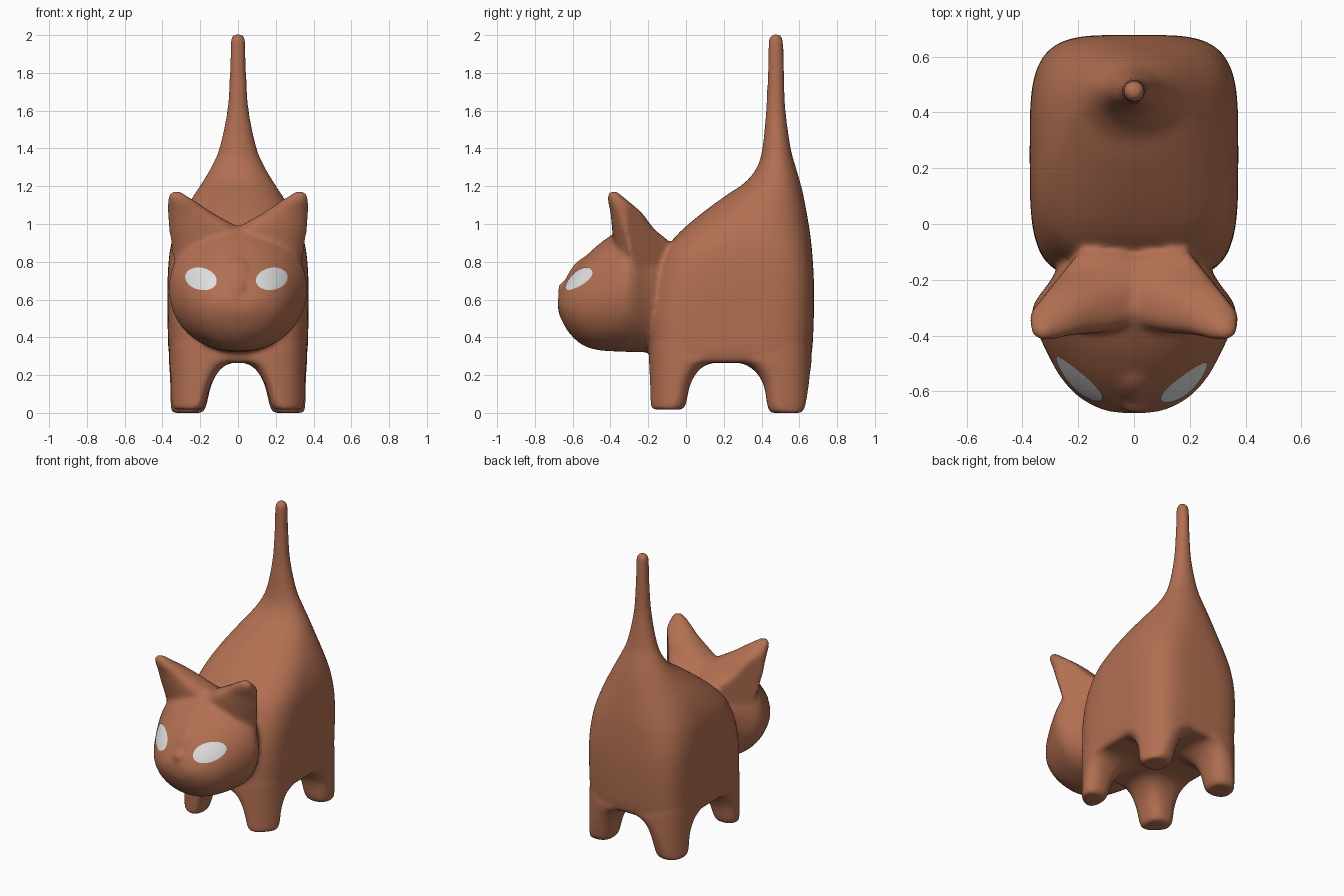
import bpy, bmesh, math
from mathutils import Vector, Matrix

if "Cube" in bpy.data.objects:
    bpy.data.objects.remove(bpy.data.objects["Cube"])

def material(name, rgb):
    m = bpy.data.materials.new(name)
    m.diffuse_color = (*rgb, 1)
    m.use_nodes = True
    m.node_tree.nodes["Principled BSDF"].inputs["Base Color"].default_value = m.diffuse_color
    return m

brown = material("warm brown", (0.445, 0.16, 0.084))
pale = material("pale grey", (0.75, 0.75, 0.75))

def spline(a, b, c, d, t):
    return 0.5 * (2*b + (c - a)*t + (2*a - 5*b + 4*c - d)*t*t + (3*b - a - 3*c + d)*t**3)

def loft(bm, rings, place, steps=5, n=48):
    """Skin superellipse rings (t, a0, a1, b0, b1, power) smoothly along t."""
    full = []
    last = len(rings) - 1
    for i in range(last):
        quad = [rings[max(0, min(last, i + k))] for k in (-1, 0, 1, 2)]
        for s in range(steps):
            full.append([spline(*v, s / steps) for v in zip(*quad)])
    full.append(rings[-1])
    loops = []
    for t, a0, a1, b0, b1, p in full:
        loop = []
        for k in range(n):
            c, s = math.cos(2*math.pi*k/n), math.sin(2*math.pi*k/n)
            a = (a0 + a1)/2 + (a1 - a0)/2 * math.copysign(abs(c)**(2/p), c)
            b = (b0 + b1)/2 + (b1 - b0)/2 * math.copysign(abs(s)**(2/p), s)
            loop.append(bm.verts.new(place(t, a, b)))
        loops.append(loop)
    for lo, hi in zip(loops, loops[1:]):
        for k in range(n):
            bm.faces.new((lo[k], lo[(k+1) % n], hi[(k+1) % n], hi[k]))
    bm.faces.new(loops[0])
    bm.faces.new(loops[-1])

def leg_place(side):
    """Keep the legs inside the rounded outline of the torso."""
    def place(t, a, b):
        f = (abs(a)/0.369)**4.4 + (abs(b - 0.236)/0.434)**4.4
        k = f**(-1/4.4) if f > 1 else 1
        return Vector((side*a*k, 0.236 + (b - 0.236)*k, t))
    return place

def ear_place(side):
    """Cut the back of the ears along a diagonal."""
    return lambda t, a, b: Vector((side*a, min(b, -0.08 - max(0, a - 0.18)*1.25), t))

def finish(bm, name, mat):
    bmesh.ops.recalc_face_normals(bm, faces=bm.faces)
    me = bpy.data.meshes.new(name)
    bm.to_mesh(me)
    bm.free()
    for p in me.polygons:
        p.use_smooth = True
    me.materials.append(mat)
    ob = bpy.data.objects.new(name, me)
    bpy.context.scene.collection.objects.link(ob)
    return ob

bm = bmesh.new()

# Torso flowing up into the tail: z, half width, y front, y back, power
trunk = [(0.265, 0.35, -0.18, 0.65, 4), (0.33, 0.368, -0.195, 0.668, 4.2),
         (0.52, 0.373, -0.195, 0.677, 4.2), (0.70, 0.373, -0.165, 0.677, 4),
         (0.85, 0.362, -0.115, 0.668, 3.4), (0.95, 0.338, -0.04, 0.657, 2.9),
         (1.05, 0.295, 0.075, 0.641, 2.5), (1.15, 0.235, 0.21, 0.622, 2.25),
         (1.22, 0.19, 0.312, 0.605, 2.1), (1.30, 0.143, 0.375, 0.582, 2),
         (1.40, 0.10, 0.404, 0.555, 2), (1.60, 0.058, 0.423, 0.528, 2),
         (1.80, 0.044, 0.432, 0.52, 2), (1.96, 0.04, 0.436, 0.516, 2),
         (1.99, 0.035, 0.441, 0.511, 2), (2.005, 0.02, 0.456, 0.496, 2)]
loft(bm, [(z, -w, w, y0, y1, p) for z, w, y0, y1, p in trunk],
     lambda t, a, b: Vector((a, b, t)))

# Legs and ears, mirrored left and right: z, x inner, x outer, y front, y back, power
rear_leg = [(0.0, 0.19, 0.345, 0.45, 0.61, 2.5), (0.03, 0.17, 0.36, 0.432, 0.63, 2.5),
            (0.14, 0.143, 0.364, 0.413, 0.65, 2.6), (0.21, 0.11, 0.366, 0.375, 0.659, 2.8),
            (0.255, 0.06, 0.367, 0.315, 0.665, 3), (0.285, -0.03, 0.367, 0.22, 0.667, 3),
            (0.36, -0.05, 0.355, 0.2, 0.65, 3)]
front_leg = [(0.017, 0.19, 0.34, -0.185, -0.02, 2.5), (0.045, 0.175, 0.357, -0.203, 0.0, 2.5),
             (0.14, 0.147, 0.361, -0.206, 0.02, 2.6), (0.21, 0.11, 0.364, -0.206, 0.055, 2.8),
             (0.255, 0.06, 0.366, -0.205, 0.11, 3), (0.285, -0.03, 0.367, -0.202, 0.22, 3),
             (0.36, -0.05, 0.355, -0.185, 0.24, 3)]
ear = [(0.70, 0.0, 0.29, -0.32, -0.14, 2), (0.80, -0.05, 0.345, -0.36, -0.10, 2.2),
       (0.90, -0.06, 0.368, -0.382, -0.09, 2.4), (0.96, -0.03, 0.373, -0.39, -0.155, 2.4),
       (1.00, 0.03, 0.374, -0.394, -0.19, 2.4), (1.06, 0.135, 0.374, -0.40, -0.235, 2.4),
       (1.12, 0.225, 0.373, -0.414, -0.303, 2.2), (1.155, 0.28, 0.366, -0.416, -0.345, 2),
       (1.175, 0.31, 0.345, -0.40, -0.365, 2)]
for side in (1, -1):
    loft(bm, rear_leg, leg_place(side))
    loft(bm, front_leg, leg_place(side))
    loft(bm, ear, ear_place(side))

# Head, lofted from muzzle to neck: y, half width, z bottom, z top, power
head = [(-0.678, 0.04, 0.55, 0.61, 2), (-0.665, 0.115, 0.505, 0.642, 2),
        (-0.62, 0.198, 0.425, 0.722, 2), (-0.55, 0.263, 0.36, 0.81, 2),
        (-0.47, 0.308, 0.333, 0.886, 2.05), (-0.39, 0.345, 0.326, 0.945, 2.1),
        (-0.32, 0.366, 0.323, 0.99, 2.1), (-0.27, 0.35, 0.322, 0.985, 2.1),
        (-0.21, 0.305, 0.322, 0.955, 2.2), (-0.12, 0.25, 0.34, 0.90, 2.2),
        (-0.04, 0.18, 0.42, 0.84, 2)]
loft(bm, [(y, -w, w, z0, z1, p) for y, w, z0, z1, p in head],
     lambda t, a, b: Vector((a, t, b)))

# Nose bump and the ridge above it: centre, radii, tilt about x
for centre, radii, tilt in (((0, -0.634, 0.655), (0.048, 0.046, 0.046), 0),
                            ((0, -0.572, 0.728), (0.075, 0.05, 0.115), -0.56)):
    bmesh.ops.create_uvsphere(bm, u_segments=20, v_segments=12, radius=1,
                              matrix=Matrix.LocRotScale(Vector(centre),
                                                        Matrix.Rotation(tilt, 3, "X").to_quaternion(),
                                                        Vector(radii)))

# Fuse into a single soft skin
cat = finish(bm, "cat_body", brown)
fuse = cat.modifiers.new("fuse", "REMESH")
fuse.mode = "VOXEL"
fuse.voxel_size = 0.011
fuse.use_smooth_shade = True
soft = cat.modifiers.new("soften", "SMOOTH")
soft.factor = 0.5
soft.iterations = 18

# Eyes: thin oval patches projected onto the face
for name, cx, tilt in (("left_eye", -0.194, -0.25), ("right_eye", 0.177, 0.2)):
    bm = bmesh.new()
    n = 40
    centre = bm.verts.new((cx, -0.9, 0.708))
    prev = None
    for r in (0.2, 0.4, 0.6, 0.8, 1.0):
        ring = []
        for k in range(n):
            a = 2*math.pi*k/n
            u, v = 0.084*r*math.cos(a), 0.058*r*math.sin(a)
            ring.append(bm.verts.new((cx + u*math.cos(tilt) - v*math.sin(tilt), -0.9,
                                      0.708 + u*math.sin(tilt) + v*math.cos(tilt))))
        for k in range(n):
            j = (k + 1) % n
            bm.faces.new((centre, ring[k], ring[j]) if prev is None
                         else (prev[k], ring[k], ring[j], prev[j]))
        prev = ring
    eye = finish(bm, name, pale)
    if eye.data.polygons[0].normal.y > 0:
        eye.data.flip_normals()
    wrap = eye.modifiers.new("wrap", "SHRINKWRAP")
    wrap.target = cat
    wrap.wrap_method = "PROJECT"
    wrap.wrap_mode = "ABOVE_SURFACE"
    wrap.use_project_y = True
    wrap.use_positive_direction = True
    wrap.use_negative_direction = False
    wrap.offset = 0.004
